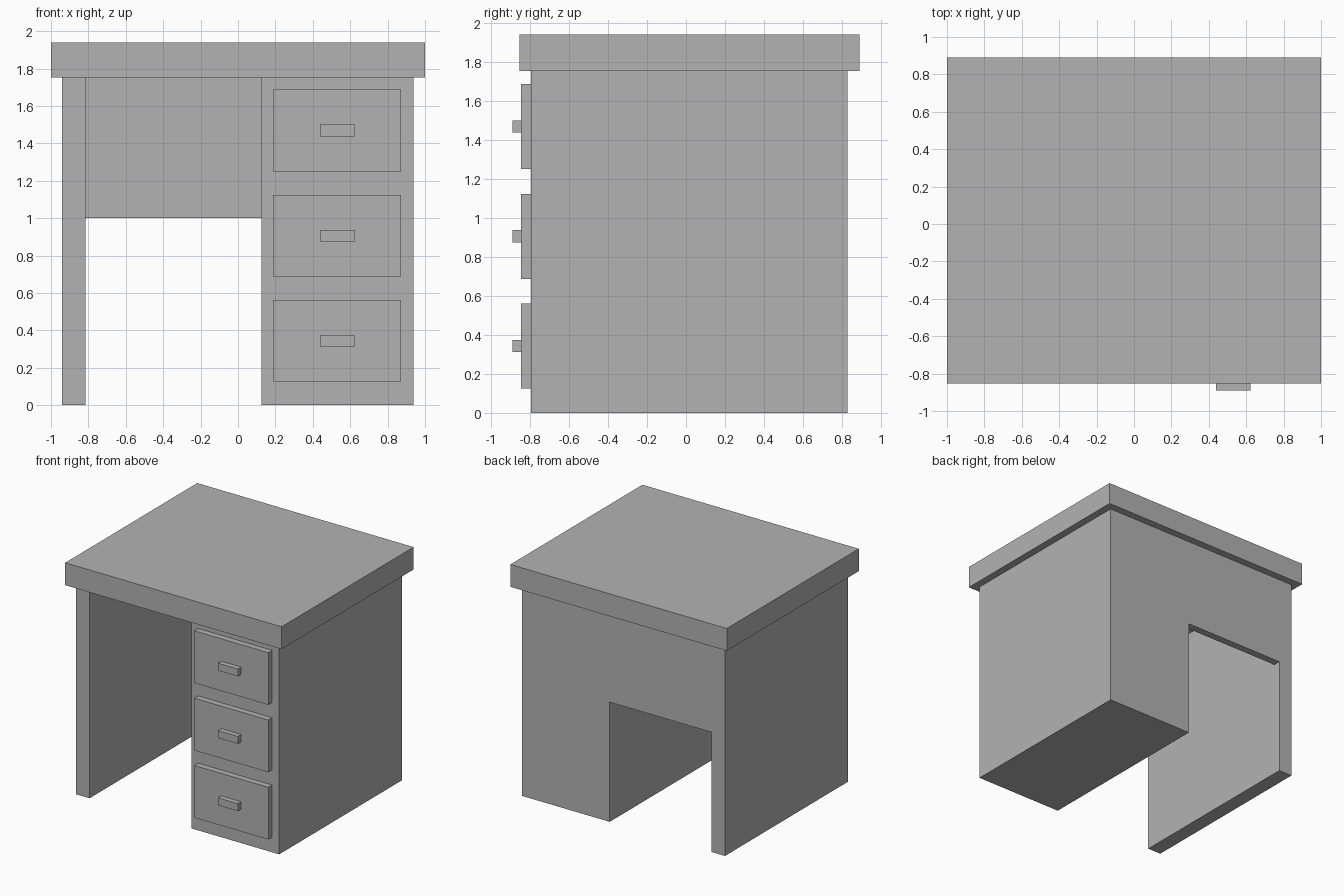
import bpy
import bmesh
from mathutils import Vector

cube = bpy.data.objects.get("Cube")
if cube:
    bpy.data.objects.remove(cube, do_unlink=True)

grey = bpy.data.materials.new("plain grey")
grey.use_nodes = True
colour = (0.45, 0.45, 0.45, 1)
grey.diffuse_color = colour
grey.node_tree.nodes["Principled BSDF"].inputs["Base Color"].default_value = colour


def box(name, x, y, z):
    """Add a box spanning the given (low, high) ranges."""
    low, high = (Vector(corner) for corner in zip(x, y, z))
    bm = bmesh.new()
    bmesh.ops.create_cube(bm, size=1)
    bmesh.ops.scale(bm, vec=high - low, verts=bm.verts)
    mesh = bpy.data.meshes.new(name)
    bm.to_mesh(mesh)
    bm.free()
    mesh.materials.append(grey)
    obj = bpy.data.objects.new(name, mesh)
    obj.location = (low + high) / 2
    bpy.context.collection.objects.link(obj)
    return obj


front, back = -0.795, 0.828
underside = 1.753

# Desk body
box("desktop", (-1, 1), (-0.853, 0.89), (underside, 1.94))
box("side_panel", (-0.94, -0.815), (front, back), (0, underside))
box("drawer_cabinet", (0.125, 0.9375), (front, back), (0, underside))
box("back_panel", (-0.815, 0.125), (back - 0.0625, back), (1.0, underside))

# Drawer fronts with their handles
drawer_face = -0.846
for name, z in (("bottom", 0.344), ("middle", 0.906), ("top", 1.469)):
    box(name + "_drawer", (0.1875, 0.872), (drawer_face, front), (z - 0.218, z + 0.218))
    box(name + "_handle", (0.438, 0.622), (-0.89, drawer_face), (z - 0.031, z + 0.031))
